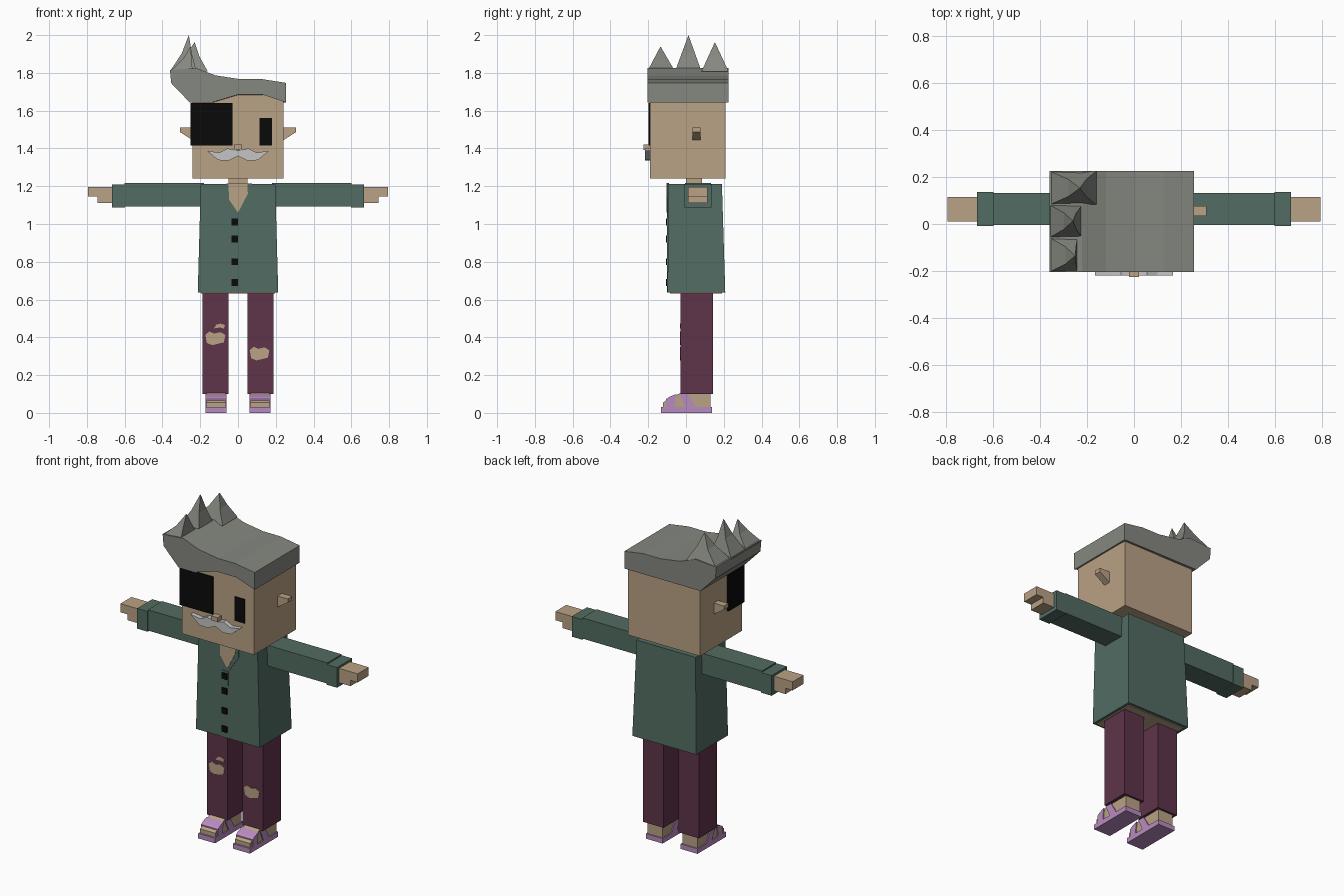
import bpy
import bmesh
from mathutils import Vector

default_cube = bpy.data.objects.get("Cube")
if default_cube:
    bpy.data.objects.remove(default_cube, do_unlink=True)


def make_material(name, colour):
    material = bpy.data.materials.new(name)
    material.use_nodes = True
    rgba = (*colour, 1.0)
    material.diffuse_color = rgba
    material.node_tree.nodes["Principled BSDF"].inputs["Base Color"].default_value = rgba
    return material


skin = make_material("skin", (.49, .36, .235))
green = make_material("green cloth", (.084, .15, .122))
maroon = make_material("maroon cloth", (.112, .033, .067))
grey = make_material("grey hair", (.235, .246, .216))
silver = make_material("silver moustache", (.56, .56, .56))
black = make_material("black", (.003, .003, .003))
lilac = make_material("lilac sandal", (.48, .26, .52))


def finish(name, bm, material):
    """Turn a bmesh into a flat shaded object."""
    bmesh.ops.recalc_face_normals(bm, faces=bm.faces)
    mesh = bpy.data.meshes.new(name)
    bm.to_mesh(mesh)
    bm.free()
    mesh.materials.append(material)
    part = bpy.data.objects.new(name, mesh)
    bpy.context.scene.collection.objects.link(part)
    return part


def loft(name, rings, material):
    """Join closed rings of equal length and cap both ends."""
    bm = bmesh.new()
    loops = [[bm.verts.new(point) for point in ring] for ring in rings]
    for lower, upper in zip(loops, loops[1:]):
        for i in range(len(lower)):
            j = (i + 1) % len(lower)
            bm.faces.new((lower[i], lower[j], upper[j], upper[i]))
    bm.faces.new(loops[0])
    bm.faces.new(loops[-1])
    return finish(name, bm, material)


def front_prism(name, outline, back, front, material):
    """Extrude an (x, z) outline along y."""
    return loft(name, [[(x, y, z) for x, z in outline] for y in (back, front)], material)


def side_prism(name, outline, inner, outer, material):
    """Extrude a (y, z) outline along x."""
    return loft(name, [[(x, y, z) for y, z in outline] for x in (inner, outer)], material)


def rectangle(x, y, z):
    return [(x[i], y[j], z) for i, j in ((0, 0), (1, 0), (1, 1), (0, 1))]


def box(name, x, y, z, material):
    return loft(name, [rectangle(x, y, height) for height in z], material)


# Head, neck and face
box("head", (-.24, .24), (-.19, .21), (1.24, 1.7), skin)
box("neck", (-.05, .05), (0, .085), (1.18, 1.26), skin)
box("eye_patch", (-.252, -.03), (-.199, -.05), (1.415, 1.64), black)
box("eye", (.115, .18), (-.196, -.188), (1.415, 1.56), black)
box("nose", (-.022, .022), (-.225, -.18), (1.393, 1.42), skin)
half = [(.0, 1.388), (.055, 1.4), (.1, 1.378), (.165, 1.388),
        (.105, 1.338), (.05, 1.335), (.0, 1.36)]
mirrored = [(-x, z) for x, z in reversed(half[1:-1])]
front_prism("moustache", half + mirrored, -.185, -.218, silver)

# Swept hair with a raised fringe at the front
crown = [(.255, 1.747), (.127, 1.767), (.01, 1.767), (-.12, 1.787), (-.22, 1.825),
         (-.36, 1.815), (-.354, 1.746), (-.255, 1.643)]
fringe = [(-.14, 1.643), (.0, 1.685), (.13, 1.685), (.255, 1.643)]
hair_front = [(x, -.205, z) for x, z in crown + fringe]
hair_back = [(x, .225, z) for x, z in crown] + [(x, .225, 1.643) for x, z in fringe]
loft("hair", [hair_front, hair_back], grey)

# Three tapered hair spikes
spikes = [("front", (-.36, -.24), (-.205, -.058), (-.25, -.135, 1.94)),
          ("middle", (-.36, -.22), (-.058, .082), (-.26, .013, 2.0)),
          ("back", (-.358, -.16), (.082, .225), (-.23, .153, 1.963))]
for label, x, y, tip in spikes:
    base = [Vector(point) for point in rectangle(x, y, 1.808)]
    tip = Vector(tip)
    rings = [[point.lerp(tip, amount) for point in base] for amount in (0, .5, .985)]
    for point in rings[1]:
        point.x += (tip.x - point.x) * .25
    loft(label + "_hair_spike", rings, grey)

# Jacket with open collar, placket and buttons
loft("jacket", [rectangle((-.213, .213), (-.097, .208), .637),
                rectangle((-.197, .197), (-.095, .19), 1.213)], green)
box("jacket_underside", (-.195, .195), (-.085, .19), (.632, .64), skin)
front_prism("collar", [(-.062, 1.214), (.075, 1.214), (.072, 1.14), (.0, 1.035),
                       (-.058, 1.11)], -.09, -.1, green)
front_prism("open_neck", [(-.05, 1.216), (.05, 1.216), (.052, 1.16), (.0, 1.06),
                          (-.048, 1.13)], -.09, -.103, skin)
box("placket", (-.036, .002), (-.1, -.09), (.637, 1.04), green)
for number, height in enumerate((.69, .8, .92, 1.01)):
    box(f"button_{number}", (-.035, -.001), (-.107, -.095),
        (height - .018, height + .018), black)

# Paired parts
for side, s in (("left", 1), ("right", -1)):
    front_prism(side + "_ear", [(s * .23, 1.51), (s * .308, 1.51), (s * .308, 1.487),
                                (s * .23, 1.437)], .035, .077, skin)
    box(side + "_sleeve", (s * .18, s * .6), (-.004, .132), (1.092, 1.217), green)
    box(side + "_cuff", (s * .598, s * .668), (-.009, .136), (1.087, 1.209), green)
    front_prism(side + "_hand", [(s * .66, 1.197), (s * .793, 1.197), (s * .793, 1.145),
                                 (s * .745, 1.145), (s * .745, 1.11), (s * .66, 1.11)],
                .01, .115, skin)
    box(side + "_trouser_leg", (s * .05, s * .187), (-.028, .143), (.1, .65), maroon)

    # Sandal and foot
    inner, outer = s * .066, s * .167
    edge_in, edge_out = s * .06, s * .173
    side_prism(side + "_foot", [(.13, .02), (.13, .105), (-.03, .105), (-.085, .08),
                                (-.122, .055), (-.122, .02)], inner, outer, skin)
    box(side + "_sole", (edge_in, edge_out), (-.133, .137), (0, .03), lilac)
    side_prism(side + "_toe_strap", [(-.105, .025), (-.06, .025), (-.052, .099),
                                     (-.088, .085), (-.105, .073)],
               edge_in, edge_out, lilac)
    side_prism(side + "_ankle_strap", [(.0, .025), (.055, .025), (.01, .1), (-.035, .1)],
               edge_in, edge_out, lilac)

# Torn knees
tear = [(-1, .5), (-.6, 1), (-.1, .7), (.5, .9), (1, .5), (.85, -.6),
        (.3, -.8), (-.3, -1), (-.85, -.7)]
small_tear = [(-1, -.6), (-.6, .6), (.2, 1), (1, .5), (.8, -.7), (.1, -.3)]
tears = [("right_knee_tear", tear, -.12, .395, .053, .036),
         ("right_thigh_tear", small_tear, -.098, .457, .029, .016),
         ("left_knee_tear", tear, .114, .314, .052, .036)]
for name, outline, x, z, width, height in tears:
    front_prism(name, [(x + u * width, z + v * height) for u, v in outline],
                -.025, -.032, skin)
